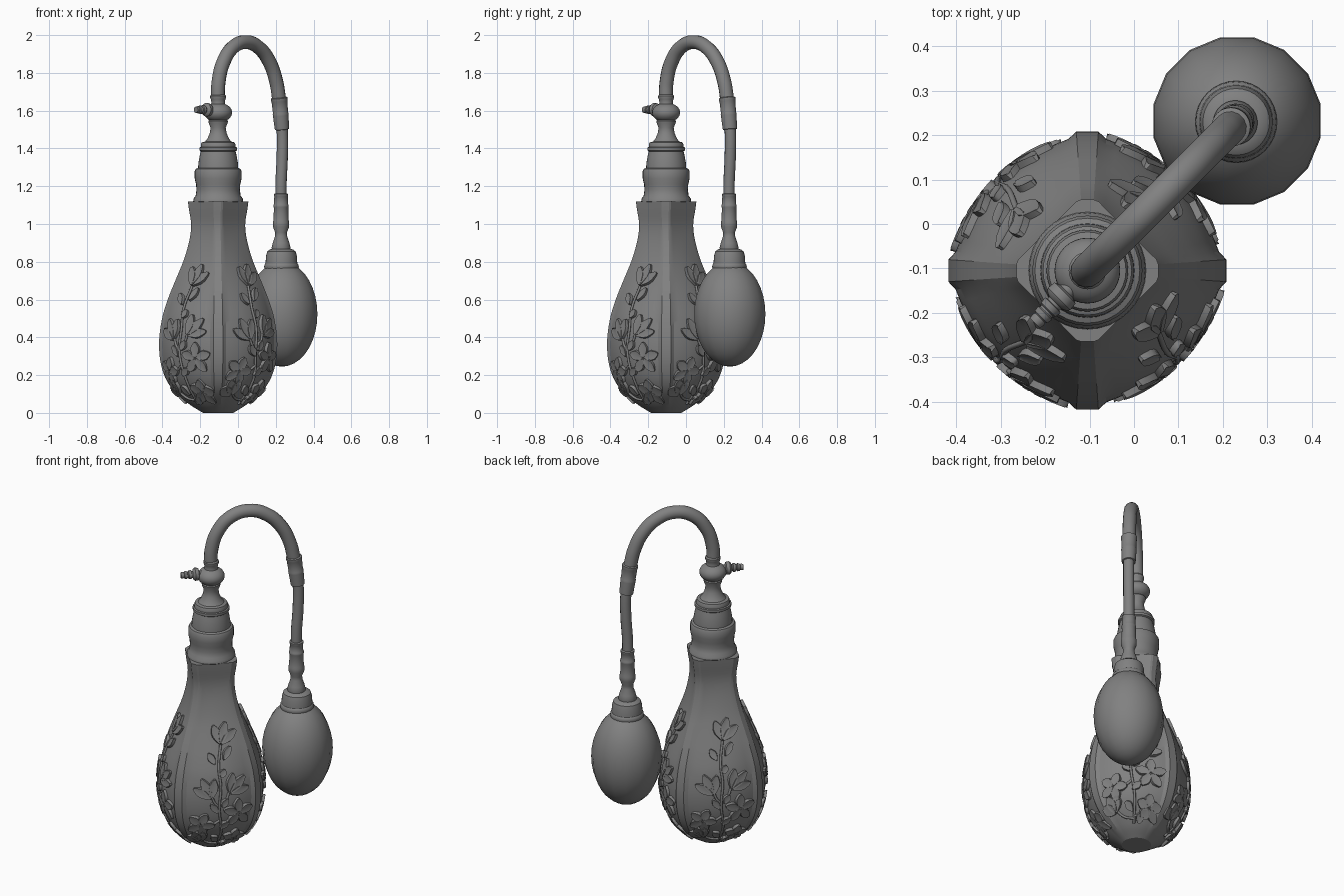
import bpy, bmesh
from math import sin, cos, pi, atan2, radians, sqrt
from mathutils import Vector

if "Cube" in bpy.data.objects:
    bpy.data.objects.remove(bpy.data.objects["Cube"])

AX = -0.105          # bottle axis (x = y)
BX = 0.232           # squeeze bulb axis (x = y)
PROFILE = [(0, .08), (.045, .152), (.125, .243), (.23, .296), (.36, .313), (.495, .298), (.6, .267),
           (.707, .224), (.81, .182), (.92, .151), (1.0, .143), (1.08, .155), (1.12, .16)]
BULGE = [(0, 1), (.1, .75), (.5, .72), (.95, .05), (1.2, 0)]
FLARE = 1.8          # sloped rib sides, relative to rib half width

# Dark grey for every part
grey = bpy.data.materials.new("dark_grey")
grey.diffuse_color = (.22, .22, .22, 1)
grey.use_nodes = True
grey.node_tree.nodes["Principled BSDF"].inputs["Base Color"].default_value = grey.diffuse_color


def finish(name, bm, angle=35, loc=(0, 0, 0)):
    bmesh.ops.recalc_face_normals(bm, faces=bm.faces)
    me = bpy.data.meshes.new(name)
    bm.to_mesh(me)
    bm.free()
    me.materials.append(grey)
    ob = bpy.data.objects.new(name, me)
    bpy.context.collection.objects.link(ob)
    ob.location = loc
    bpy.ops.object.select_all(action='DESELECT')
    ob.select_set(True)
    bpy.context.view_layer.objects.active = ob
    bpy.ops.object.shade_smooth_by_angle(angle=radians(angle))
    return ob


def lathe(name, prof, loc, axis=(0, 0, 1), seg=32, turn=0):
    """Revolve (radius, height) points about an axis, with closed ends."""
    q = Vector((0, 0, 1)).rotation_difference(Vector(axis))
    bm = bmesh.new()
    rings = [[bm.verts.new(q @ Vector((r * cos(2 * pi * i / seg + turn), r * sin(2 * pi * i / seg + turn), h)))
              for i in range(seg)] for r, h in prof]
    for a, b in zip(rings, rings[1:]):
        for i in range(seg):
            j = (i + 1) % seg
            bm.faces.new((a[i], a[j], b[j], b[i]))
    bm.faces.new(rings[0])
    bm.faces.new(rings[-1])
    return finish(name, bm, 35, loc)


def tube(name, pts, r, loc=(0, 0, 0), res=5, steps=8):
    """Round tube along one or more smooth paths."""
    cu = bpy.data.curves.new(name, 'CURVE')
    cu.dimensions = '3D'
    cu.bevel_depth, cu.bevel_resolution, cu.resolution_u, cu.use_fill_caps = r, res, steps, True
    cu.materials.append(grey)
    for path in pts:
        sp = cu.splines.new('BEZIER')
        sp.bezier_points.add(len(path) - 1)
        for bp, p in zip(sp.bezier_points, path):
            bp.co = p
            bp.handle_left_type = bp.handle_right_type = 'AUTO'
    ob = bpy.data.objects.new(name, cu)
    ob.location = loc
    bpy.context.collection.objects.link(ob)
    return ob


# Bottle surface: rib radius by height, and panel radius by angle
def rib_radius(z):
    p, n = PROFILE, len(PROFILE)
    slope = lambda i: ((p[min(i + 1, n - 1)][1] - p[max(i - 1, 0)][1]) /
                       (p[min(i + 1, n - 1)][0] - p[max(i - 1, 0)][0]))
    i = max(k for k in range(n - 1) if p[k][0] <= max(z, 0))
    h = p[i + 1][0] - p[i][0]
    t = (z - p[i][0]) / h
    return ((2 * t**3 - 3 * t**2 + 1) * p[i][1] + (t**3 - 2 * t**2 + t) * h * slope(i)
            + (3 * t**2 - 2 * t**3) * p[i + 1][1] + (t**3 - t**2) * h * slope(i + 1))


def rib_width(R):
    return .003 + .07 * R


def panel_radius(th, z):
    R = rib_radius(z)
    for (z0, k0), (z1, k1) in zip(BULGE, BULGE[1:]):
        if z0 <= z <= z1:
            k = k0 + (k1 - k0) * (z - z0) / (z1 - z0)
    chord = (R + FLARE * rib_width(R)) / sqrt(2) / cos(th - pi / 4)
    sink = min(1, z / .1)
    return k * R * (1 - .045 * sink) + (1 - k) * chord - .004 * sink


def on_panel(u, v, lift=0):
    """Point on the first panel: u sideways, v height, lift off the surface."""
    v = max(v, .012)
    th = pi / 4 + u / max(panel_radius(pi / 4, v), .1)
    r = panel_radius(th, v)
    d = (panel_radius(th, v + .01) - panel_radius(th, v - .01)) / .02
    n = Vector((cos(th), sin(th), -d)).normalized()
    return Vector((r * cos(th), r * sin(th), v)) + n * lift


# Bottle body with four ribs and four bulging panels
bm = bmesh.new()
rows, N = [], 14
for a in range(49):
    z = 1.12 * (a / 48) ** 1.35
    R = rib_radius(z)
    w = rib_width(R)
    e = atan2(w, R)
    row = []
    for q in range(4):
        ring = [(R, -w), (R, w)]
        for i in range(N + 1):
            th = e * FLARE + (pi / 2 - 2 * FLARE * e) * i / N
            r = panel_radius(th, z)
            ring.append((r * cos(th), r * sin(th)))
        c, s = cos(q * pi / 2), sin(q * pi / 2)
        row += [bm.verts.new((x * c - y * s, x * s + y * c, z)) for x, y in ring]
    rows.append(row)
for a, b in zip(rows, rows[1:]):
    for i in range(len(a)):
        j = (i + 1) % len(a)
        bm.faces.new((a[i], a[j], b[j], b[i]))
bm.faces.new(rows[0])
bm.faces.new(rows[-1])
finish("bottle_body", bm, 20, (AX, AX, 0))


# Raised flower sprig, repeated on each panel
def petal(bm, u, v, deg, L, W, h=.018):
    d, across = radians(deg), (-1, -.8, 0, .8, 1)
    grid = []
    for s in (0, .06, .25, .45, .65, .85, .96, 1):
        wd = W * (.15 + .85 * sin(pi * s ** 1.15)) if 0 < s < 1 else W * .1
        line = []
        for c, k in zip(across, (-.2, .85, .65, .85, -.2)):
            x, y = L * s, wd * c
            lift = h * k if 0 < s < 1 else -.2 * h
            line.append(bm.verts.new(on_panel(u + x * cos(d) - y * sin(d), v + x * sin(d) + y * cos(d), lift)))
        grid.append(line)
    for a, b in zip(grid, grid[1:]):
        for i in range(4):
            bm.faces.new((a[i], a[i + 1], b[i + 1], b[i]))


bm = bmesh.new()
# tulip heads: u, v, direction, length
for u, v, d, L in [(.015, .67, 75, .12), (-.045, .385, 115, .125), (.05, .41, 45, .125), (-.09, .1, 120, .09)]:
    for da, k in ((-34, .9), (0, 1), (34, .9)):
        petal(bm, u, v, d + da, L * k, .029)
# open flowers: u, v, turn, petal length
for u, v, d, L in [(.1, .29, 90, .085), (-.1, .225, 70, .075), (.085, .115, 80, .065)]:
    for i in range(5):
        petal(bm, u, v, d + 72 * i, L, .029)
# buds and leaves
for u, v, d, L in [(-.02, .57, 120, .07), (.025, .59, 60, .08), (.005, .5, 60, .05), (-.01, .3, 125, .07),
                   (.01, .33, 60, .06), (0, .2, 40, .06), (0, .1, 130, .06), (.02, .05, 60, .05)]:
    petal(bm, u, v, d, L, .022)
sprig = finish("flower_sprig_1", bm, 40, (AX, AX, 0))

stems = [[(0, .05), (.012, .18), (-.005, .32), (.005, .45), (-.003, .55), (.015, .67)],
         [(.01, .2), (.05, .25), (.1, .29)], [(0, .25), (-.05, .22), (-.1, .225)],
         [(-.005, .33), (-.03, .36), (-.045, .4)], [(0, .35), (.03, .37), (.05, .42)],
         [(0, .07), (-.05, .08), (-.09, .11)], [(.005, .08), (.05, .09), (.085, .115)]]
stem = tube("flower_stem_1", [[on_panel(u, v, .004) for u, v in p] for p in stems], .007, (AX, AX, 0), 2, 4)
for i in range(1, 4):
    for src in (sprig, stem):
        ob = src.copy()
        ob.name = src.name[:-1] + str(i + 1)
        ob.rotation_euler.z = i * pi / 2
        bpy.context.collection.objects.link(ob)

# Turned metal collar, ball and spout socket
ball = [(.074 * cos(radians(a)), 1.59 + .052 * sin(radians(a))) for a in range(-50, 61, 10)]
lathe("metal_collar", [(.12, 1.11), (.132, 1.12), (.13, 1.135), (.119, 1.15), (.115, 1.18), (.117, 1.21), (.124, 1.24),
                       (.124, 1.28), (.118, 1.292), (.106, 1.297), (.105, 1.32), (.098, 1.36), (.092, 1.385),
                       (.1, 1.39), (.1, 1.405), (.092, 1.408), (.092, 1.42), (.087, 1.432), (.07, 1.436),
                       (.058, 1.45), (.045, 1.48), (.04, 1.51), (.05, 1.535), (.052, 1.545)] + ball +
      [(.036, 1.645), (.038, 1.66), (.042, 1.668), (.042, 1.678), (.036, 1.686)], (AX, AX, 0))

# Spray nozzle pointing away from the bulb
lathe("spray_nozzle", [(.02, .04), (.02, .066), (.034, .071), (.036, .09), (.03, .098), (.019, .102), (.019, .108),
                       (.025, .11), (.023, .124), (.018, .127), (.018, .132), (.022, .135), (.02, .147),
                       (.016, .15), (.018, .156), (.016, .167)], (AX, AX, 1.605), (-1, -1, 0), 20)

# Arched pipe and thin hose
arch = [(-.107, 1.66), (-.103, 1.75), (-.078, 1.855), (-.025, 1.937), (.045, 1.963), (.112, 1.932), (.168, 1.855),
        (.202, 1.755), (.218, 1.66)]
tube("arched_pipe", [[(x, x, z) for x, z in arch]], .037)
hose = [(.228, 1.56), (.235, 1.48), (.234, 1.35), (.228, 1.22), (.227, 1.12)]
tube("thin_hose", [[(x, x, z) for x, z in hose]], .03)

# Hose connectors
lathe("upper_connector", [(.034, 0), (.038, .002), (.041, .07), (.041, .074), (.042, .085), (.04, .09), (.042, .15),
                          (.044, .155), (.044, .168), (.037, .172)], (.233, .233, 1.5), (-.09, -.09, 1))
lathe("lower_connector", [(.045, .85), (.05, .875), (.044, .9), (.032, .935), (.031, .955), (.043, .985), (.043, 1.01),
                          (.04, 1.02), (.038, 1.085), (.04, 1.09), (.04, 1.1), (.037, 1.105), (.036, 1.145),
                          (.038, 1.148), (.038, 1.158), (.03, 1.162)], (BX - .004, BX - .004, 0))

# Squeeze bulb and its cap
lathe("bulb_cap", [(.088, .76), (.092, .772), (.09, .785), (.084, .792), (.082, .83), (.075, .855), (.06, .866),
                   (.04, .868)], (BX - .002, BX - .002, 0))
lathe("squeeze_bulb", [(max(.192 * cos(radians(a)), .002), .523 + .278 * sin(radians(a))) for a in range(-90, 91, 10)],
      (BX, BX, 0), seg=16, turn=pi / 16)
